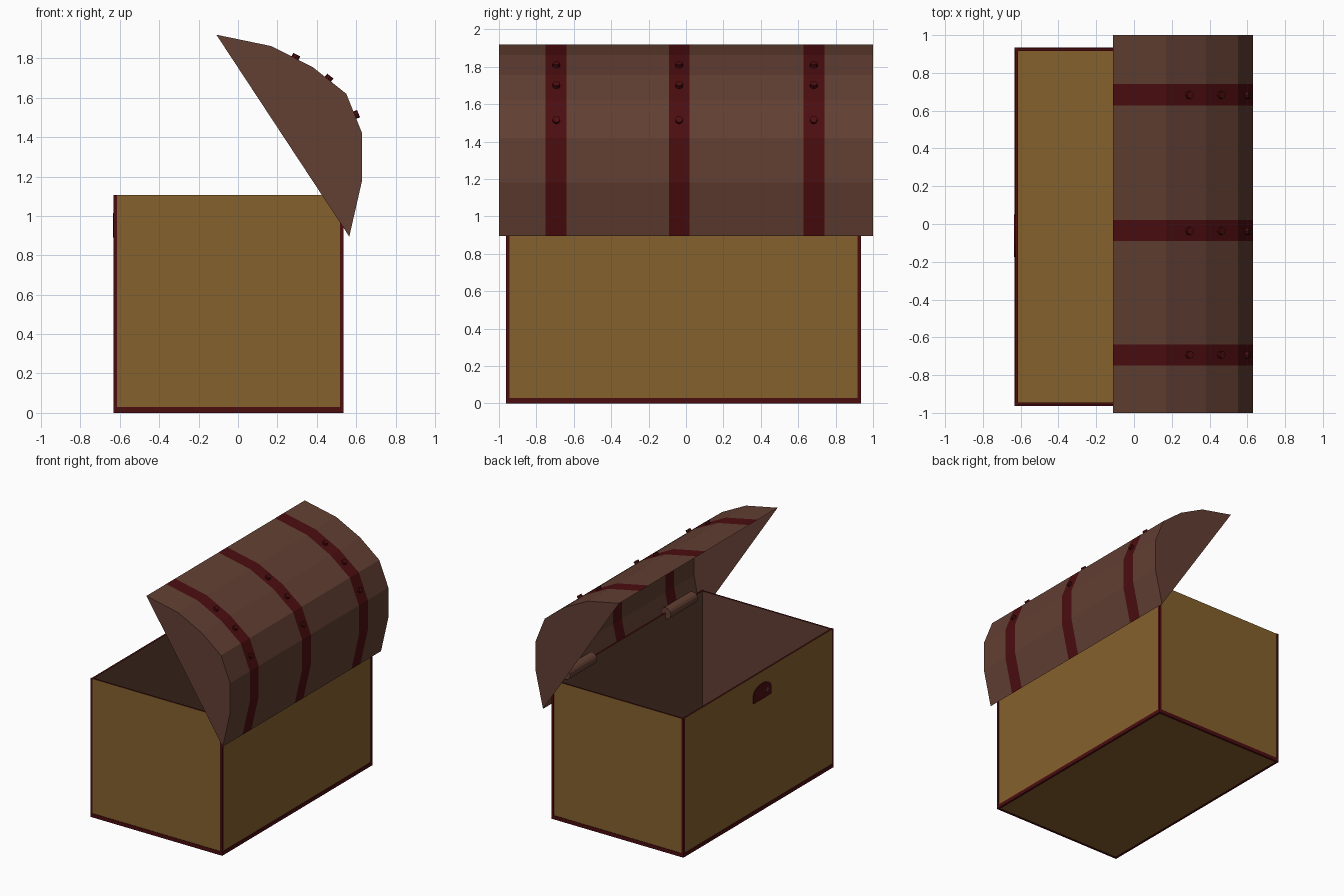
import bpy, bmesh, math
from mathutils import Vector

cube = bpy.data.objects.get("Cube")
if cube:
    bpy.data.objects.remove(cube, do_unlink=True)


def material(name, rgb):
    m = bpy.data.materials.new(name)
    m.use_nodes = True
    m.diffuse_color = (*rgb, 1)
    bsdf = m.node_tree.nodes["Principled BSDF"]
    bsdf.inputs["Base Color"].default_value = (*rgb, 1)
    bsdf.inputs["Roughness"].default_value = 0.8
    return m


GOLD = material("golden wood", (0.24, 0.12, 0.026))
BROWN = material("brown wood", (0.122, 0.05, 0.033))
RED = material("dark red trim", (0.072, 0.004, 0.005))


def finish(name, bm, mats):
    bmesh.ops.recalc_face_normals(bm, faces=bm.faces)
    me = bpy.data.meshes.new(name)
    bm.to_mesh(me)
    bm.free()
    for m in mats:
        me.materials.append(m)
    ob = bpy.data.objects.new(name, me)
    bpy.context.collection.objects.link(ob)
    return ob


def box(name, lo, hi, mats, rule=None):
    """Box between two corners; rule maps a face normal to a material slot."""
    lo, hi = Vector(lo), Vector(hi)
    bm = bmesh.new()
    bmesh.ops.create_cube(bm, size=1)
    for v in bm.verts:
        v.co = (lo + hi) / 2 + v.co * (hi - lo)
    bmesh.ops.recalc_face_normals(bm, faces=bm.faces)
    if rule:
        for f in bm.faces:
            f.material_index = rule(f.normal)
    return finish(name, bm, mats)


def cylinder(name, centre, axis, radius, depth, mat, sides=8):
    bm = bmesh.new()
    bmesh.ops.create_cone(bm, cap_ends=True, segments=sides,
                          radius1=radius, radius2=radius, depth=depth)
    ob = finish(name, bm, [mat])
    ob.location = centre
    ob.rotation_euler = Vector(axis).to_track_quat('Z', 'Y').to_euler()
    return ob


# Chest body dimensions
X0, X1, Y0, Y1, TOP = -0.632, 0.535, -0.963, 0.935, 1.107
T, RAIL, INSET = 0.018, 0.03, 0.004

# Corner posts
for xn, x in (("front", X0), ("back", X1 - T)):
    for yn, y in (("right", Y0), ("left", Y1 - T)):
        box(f"{xn}_{yn}_post", (x, y, 0), (x + T, y + T, TOP), [RED])

# Walls (gold outside, brown inside, red rim) with a rail under each
for name, x, out in (("front", X0, -1), ("back", X1 - T, 1)):
    a, b = (x + INSET, x + T) if out < 0 else (x, x + T - INSET)
    box(name + "_wall", (a, Y0 + T, RAIL), (b, Y1 - T, TOP), [GOLD, BROWN, RED],
        lambda n: 2 if n.z > 0.5 else 0 if n.x * out > 0.5 else 1)
    box(name + "_rail", (x, Y0 + T, 0), (x + T, Y1 - T, RAIL), [RED])
for name, y, out in (("right", Y0, -1), ("left", Y1 - T, 1)):
    a, b = (y + INSET, y + T) if out < 0 else (y, y + T - INSET)
    box(name + "_wall", (X0 + T, a, RAIL), (X1 - T, b, TOP), [GOLD, BROWN, RED],
        lambda n: 2 if n.z > 0.5 else 0 if n.y * out > 0.5 else 1)
    box(name + "_rail", (X0 + T, y, 0), (X1 - T, y + T, RAIL), [RED])

box("floor", (X0 + T, Y0 + T, 0.002), (X1 - T, Y1 - T, RAIL), [GOLD])

# Open lid: hollow faceted shell with bands painted across it
profile = [(-0.11, 1.92), (0.17, 1.862), (0.38, 1.755), (0.55, 1.62),
           (0.63, 1.42), (0.63, 1.18), (0.565, 0.895)]
bands = [(-0.75, -0.638), (-0.09, 0.02), (0.627, 0.74)]
stations = [-1] + [y for band in bands for y in band] + [1]
bm = bmesh.new()
rows = [[bm.verts.new((x, y, z)) for x, z in profile] for y in stations]
for i, (r, s) in enumerate(zip(rows, rows[1:])):
    for k in range(len(profile) - 1):
        f = bm.faces.new((r[k], r[k + 1], s[k + 1], s[k]))
        f.material_index = i % 2
for end in (rows[0], rows[-1]):
    bm.faces.new(end)
finish("lid", bm, [BROWN, RED])

# Studs on the bands, square to the facet they sit on
for i, y in enumerate((-0.693, -0.037, 0.683)):
    for j, (k, t) in enumerate(((1, 0.57), (2, 0.45), (3, 0.54))):
        p = Vector((profile[k][0], 0, profile[k][1]))
        q = Vector((profile[k + 1][0], 0, profile[k + 1][1]))
        d = q - p
        normal = Vector((-d.z, 0, d.x)).normalized()
        c = p.lerp(q, t) + normal * 0.005
        cylinder(f"stud_{i}_{j}", (c.x, y, c.z), normal, 0.02, 0.03, RED)

# Hinge barrels on the back rim
for side, y in (("right", -0.65), ("left", 0.62)):
    cylinder(side + "_hinge", (X1 - 0.02, y, TOP), (0, 1, 0), 0.045, 0.34, BROWN, 16)

# Lock plate with an arched top, and its keyhole
bm = bmesh.new()
yc, half, base, spring = -0.062, 0.112, 0.89, 0.955
outline = [(yc - half, base), (yc + half, base)]
for i in range(9):
    a = math.pi * i / 8
    outline.append((yc + half * math.cos(a), spring + 0.06 * math.sin(a)))
face = bm.faces.new([bm.verts.new((X0 + INSET, y, z)) for y, z in outline])
ext = bmesh.ops.extrude_face_region(bm, geom=[face])
for v in ext["geom"]:
    if isinstance(v, bmesh.types.BMVert):
        v.co.x -= 0.006
finish("lock_plate", bm, [RED])
cylinder("keyhole", (X0 - 0.002, yc - 0.06, 0.945), (-1, 0, 0), 0.018, 0.003, BROWN)
